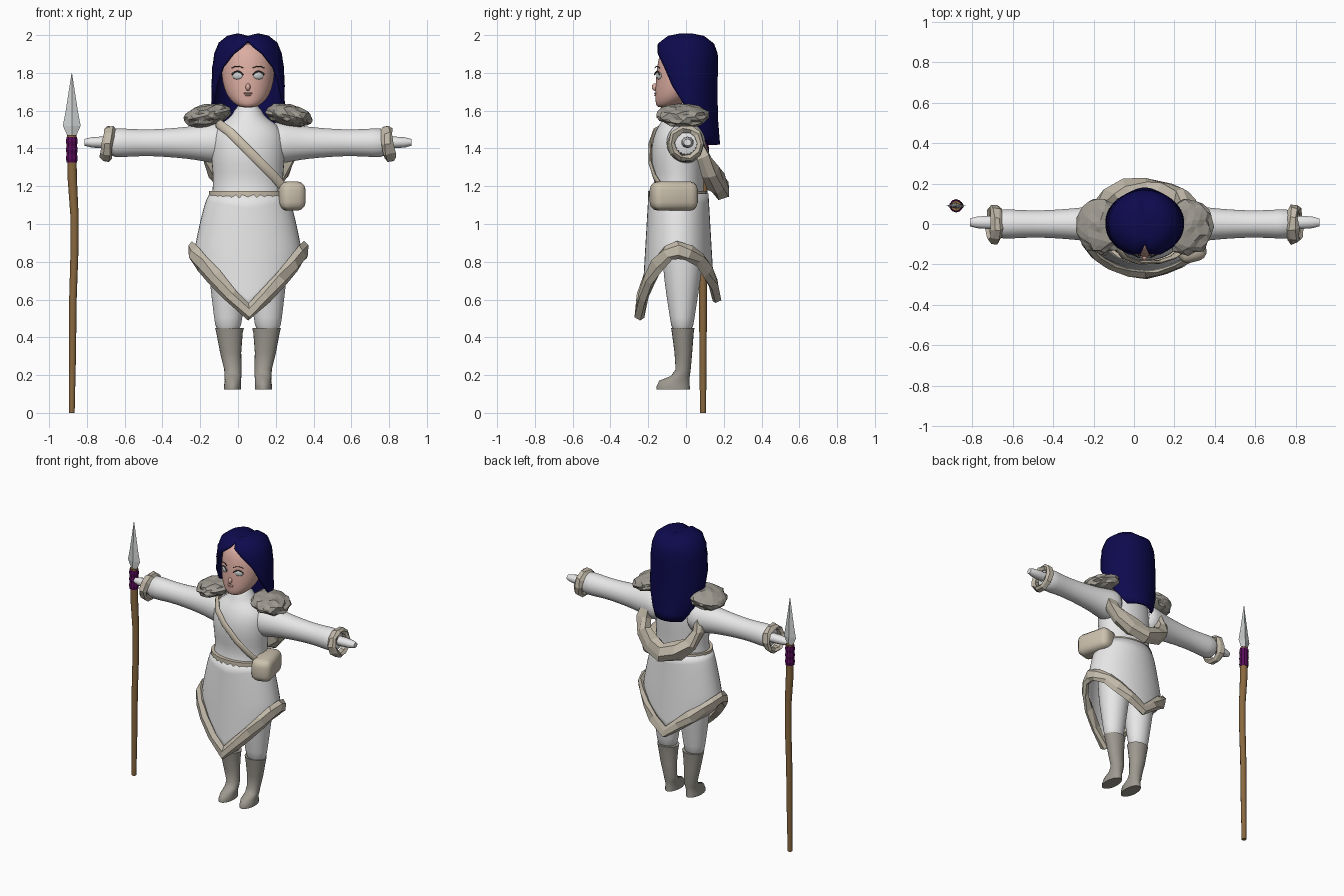
import bpy, bmesh, math, random
from mathutils import Vector, Matrix

random.seed(4)
if "Cube" in bpy.data.objects:
    bpy.data.objects.remove(bpy.data.objects["Cube"])

BODY_X = 0.053          # the figure stands beside its spear
X, Y, Z = Vector((1, 0, 0)), Vector((0, 1, 0)), Vector((0, 0, 1))
SIDES = ((1, "left"), (-1, "right"))


def material(name, r, g, b):
    m = bpy.data.materials.new(name)
    m.use_nodes = True
    m.diffuse_color = (r, g, b, 1)
    bsdf = next(n for n in m.node_tree.nodes if n.type == "BSDF_PRINCIPLED")
    bsdf.inputs["Base Color"].default_value = (r, g, b, 1)
    bsdf.inputs["Roughness"].default_value = 0.8
    return m


CLOTH = material("white cloth", .82, .82, .82)
HAIR = material("navy hair", .004, .003, .075)
SKIN = material("skin", .72, .42, .36)
GREY = material("grey fur and leather", .34, .32, .28)
TRIM = material("beige fur", .54, .49, .4)
LEATHER = material("pale leather", .6, .53, .42)
WOOD = material("wood", .25, .14, .05)
GRIP = material("purple wrap", .1, .004, .1)
STEEL = material("pale steel", .62, .64, .64)
DARK = material("dark lash", .08, .06, .06)


def finish(name, bm, mat, smooth=True, subdiv=0, thick=0):
    bmesh.ops.recalc_face_normals(bm, faces=bm.faces)
    mesh = bpy.data.meshes.new(name)
    bm.to_mesh(mesh)
    bm.free()
    mesh.materials.append(mat)
    ob = bpy.data.objects.new(name, mesh)
    ob.location.x = BODY_X
    bpy.context.collection.objects.link(ob)
    if thick:
        mod = ob.modifiers.new("thickness", "SOLIDIFY")
        mod.thickness, mod.offset = thick, 0
    if subdiv:
        mod = ob.modifiers.new("rounding", "SUBSURF")
        mod.levels = mod.render_levels = subdiv
    if smooth:
        bpy.ops.object.select_all(action="DESELECT")
        ob.select_set(True)
        bpy.context.view_layer.objects.active = ob
        bpy.ops.object.shade_smooth_by_angle(angle=math.radians(50))
    return ob


def skin_rows(bm, rows, wrap_u=True, wrap_v=False):
    """Join rows of points with quads."""
    grid = [[bm.verts.new(p) for p in row] for row in rows]
    n, m = len(grid), len(grid[0])
    for i in range(n if wrap_v else n - 1):
        for j in range(m if wrap_u else m - 1):
            a, b = grid[i], grid[(i + 1) % n]
            k = (j + 1) % m
            bm.faces.new((a[j], a[k], b[k], b[j]))
    return grid


def tube(name, pts, radii, mat, ref=Z, axis=None, sides=20, closed=False,
         jitter=0, smooth=True, subdiv=0):
    """Sweep an ellipse along points; radii are (along ref, across)."""
    pts = [Vector(p) for p in pts]
    n = len(pts)
    if isinstance(radii, tuple):
        radii = [radii] * n
    rows = []
    for i, p in enumerate(pts):
        before = pts[i - 1] if closed or i else p
        after = pts[(i + 1) % n] if closed or i < n - 1 else p
        t = axis or (after - before).normalized()
        u = (ref - t * ref.dot(t)).normalized()
        v = t.cross(u)
        row = []
        for k in range(sides):
            a = math.tau * k / sides
            q = p + u * math.cos(a) * radii[i][0] + v * math.sin(a) * radii[i][1]
            row.append(q + Vector([random.uniform(-jitter, jitter) for _ in X]))
        rows.append(row)
    bm = bmesh.new()
    grid = skin_rows(bm, rows, True, closed)
    if not closed:
        bm.faces.new(grid[0])
        bm.faces.new(grid[-1])
    return finish(name, bm, mat, smooth, subdiv)


def upright(name, rows, mat, x=0, **kw):
    """Stack level ellipses: (z, half width, half depth, centre y)."""
    return tube(name, [(x, r[3], r[0]) for r in rows], [(r[2], r[1]) for r in rows],
                mat, ref=Y, axis=Z, **kw)


def blob(name, centre, size, mat, turn=0, tilt=0, jitter=0, detail=3):
    bm = bmesh.new()
    bmesh.ops.create_icosphere(bm, subdivisions=detail, radius=1)
    for v in bm.verts:
        v.co *= 1 + random.uniform(-jitter, jitter)
    bm.transform(Matrix.Translation(centre) @ Matrix.Rotation(turn, 4, "Z")
                 @ Matrix.Rotation(tilt, 4, "Y") @ Matrix.Diagonal((*size, 1)))
    return finish(name, bm, mat, smooth=not jitter)


# Torso with high collar
upright("torso", [(1.1, .2, .145, -.045), (1.15, .195, .14, -.045), (1.22, .185, .13, -.035),
                  (1.32, .195, .143, -.043), (1.42, .2, .145, -.04), (1.49, .19, .13, -.035),
                  (1.54, .14, .105, -.03), (1.57, .08, .08, -.03), (1.64, .065, .065, -.03)],
        CLOTH, subdiv=1)
upright("belt", [(z, .207, .155, -.045) for z in (1.125, 1.175)], LEATHER, sides=28)

# Skirt: long at front and back, cut high over the hips
def hem(a):
    low, rise = (.53, .33) if math.sin(a) < 0 else (.62, .24)
    return low + rise * abs(math.cos(a)) ** 1.1


def skirt_point(a, t):
    z = 1.16 + (hem(a) - 1.16) * t
    drop = min(1, (1.16 - z) / .3)
    rx = .2 + .08 * drop ** .7
    ry = .155 + .035 * (1.16 - z) / .6
    return Vector((rx * math.cos(a), -.04 + ry * math.sin(a), z))


angles = [math.tau * i / 40 for i in range(40)]
bm = bmesh.new()
skin_rows(bm, [[skirt_point(a, i / 8) for a in angles] for i in range(9)])
finish("skirt", bm, CLOTH, thick=.008)
tube("skirt_fur_trim", [skirt_point(a, 1) + Vector((.015 * math.cos(a), .012 * math.sin(a), 0))
                        for a in angles[::2]],
     (.043, .026), TRIM, sides=6, closed=True, jitter=.008, smooth=False)

# Legs and boots
blob("hips", (0, -.02, .95), (.22, .13, .16), CLOTH)
for s, side in SIDES:
    upright(side + "_leg", [(1, .1, .1, -.015), (.9, .112, .112, -.015), (.78, .108, .108, -.018),
                            (.62, .09, .085, -.02), (.5, .075, .065, -.02), (.42, .065, .055, -.02)],
            CLOTH, x=s * .105, subdiv=1)
    tube(side + "_boot", [(s * .098, -.017, .45), (s * .098, -.017, .425), (s * .092, -.014, .32),
                          (s * .08, -.015, .23), (s * .08, -.03, .195), (s * .08, -.062, .17),
                          (s * .082, -.068, .14), (s * .082, -.068, .125)],
         [(.062, .076), (.058, .07), (.047, .056), (.04, .046), (.05, .045),
          (.08, .043), (.088, .046), (.088, .046)], GREY, ref=Y, axis=Z)

# Arms, hands and fur cuffs
for s, side in SIDES:
    sleeve = [(.1, .11), (.18, .112), (.24, .098), (.32, .085), (.45, .074),
              (.56, .07), (.66, .077), (.75, .08)]
    tube(side + "_sleeve", [(s * x, 0, 1.43) for x, r in sleeve],
         [(r, r * .95) for x, r in sleeve], CLOTH, axis=X, subdiv=1)
    palm = [(.7, .034), (.78, .034), (.83, .03), (.865, .02)]
    tube(side + "_hand", [(s * x, .008, 1.432) for x, r in palm],
         [(r * .9, r) for x, r in palm], CLOTH, axis=X, sides=10)
    ring = [math.tau * i / 10 for i in range(10)]
    tube(side + "_fur_cuff", [(s * (.742 - .012 * math.sin(a)), .08 * math.cos(a),
                               1.425 + .08 * math.sin(a)) for a in ring],
         (.03, .02), TRIM, ref=X, sides=6, closed=True, jitter=.006, smooth=False)
    blob(side + "_shoulder_fur", (s * .215, -.015, 1.575), (.122, .135, .058), GREY,
         tilt=s * .22, jitter=.1)

# Lowered hood of fur on the back
half = [(.21, .05, 1.46), (.215, .085, 1.36), (.18, .125, 1.28), (.1, .165, 1.22)]
tube("back_hood_fur", half + [(0, .185, 1.195)] + [(-x, y, z) for x, y, z in reversed(half)],
     [(.03, .03), (.04, .04), (.045, .05), (.05, .058), (.05, .06),
      (.05, .058), (.045, .05), (.04, .04), (.03, .03)],
     TRIM, ref=Y, sides=7, jitter=.012, smooth=False)

# Shoulder strap and pouch
tube("strap", [(-.17, .02, 1.53), (-.155, -.09, 1.53), (-.1, -.165, 1.49), (-.03, -.19, 1.42),
               (.07, -.188, 1.32), (.14, -.165, 1.25), (.19, -.125, 1.19)],
     (.01, .024), LEATHER, ref=-Y, sides=8)
bm = bmesh.new()
bmesh.ops.create_cube(bm, size=1)
bm.transform(Matrix.Translation((.217, -.065, 1.148)) @ Matrix.Rotation(.25, 4, "Z")
             @ Matrix.Diagonal((.14, .25, .155, 1)))
bmesh.ops.bevel(bm, geom=list(bm.edges), offset=.045, segments=3, profile=.5, affect="EDGES")
finish("pouch", bm, LEATHER)

# Head and face
upright("head", [(1.615, .035, .035, -.115), (1.635, .075, .07, -.092), (1.68, .115, .108, -.056),
                 (1.75, .138, .14, -.022), (1.83, .144, .145, -.01), (1.91, .13, .13, -.01),
                 (1.96, .09, .09, -.01)], SKIN, sides=24, subdiv=1)
blob("nose", (0, -.163, 1.725), (.013, .018, .02), SKIN)
for z, w in ((1.692, .024), (1.682, .018)):
    blob("lip", (0, -.157, z), (w, .012, .006), SKIN)
for s, side in SIDES:
    turn = s * .38
    blob(side + "_eye", (s * .056, -.143, 1.785), (.029, .01, .02), STEEL, turn=turn)
    for part, lift, arch, r in (("lash", 1.79, .018, .004), ("brow", 1.825, .01, .0025)):
        steps = [i / 4 for i in range(-4, 5)]
        tube(side + "_" + part, [(s * (.056 + .03 * q), -.153 + .013 * q, lift + arch * (1 - q * q))
                                 for q in steps], (r, r), DARK, sides=6)

# Hair: parted shell, open at the face and long at the back
locks = [(2.0, .06, .06, 180), (1.99, .105, .1, 180), (1.955, .15, .145, 172),
         (1.9, .172, .16, 153), (1.83, .182, .162, 133), (1.73, .187, .158, 116),
         (1.64, .187, .155, 97), (1.55, .178, .15, 78), (1.47, .155, .15, 62), (1.42, .13, .15, 52)]
rows = []
for z, rx, ry, reach in locks:
    cy = max(0, (1.7 - z) * .08)
    row = []
    for i in range(33):
        a = math.radians(reach) * (i - 16) / 16
        x = rx * math.sin(a)
        part = .018 * math.exp(-(x / .025) ** 2) if z > 1.9 else 0
        row.append(Vector((x, cy + ry * math.cos(a), z - part)))
    rows.append(row)
bm = bmesh.new()
grid = skin_rows(bm, rows, False)
bm.faces.new(grid[0])
bmesh.ops.remove_doubles(bm, verts=bm.verts, dist=.0005)
finish("hair", bm, HAIR, thick=.016)

# Spear: bent shaft, wrapped grip and flat blade
SX, SY = -.88 - BODY_X, .09
shaft = [(0, 0, .016), (.3, .004, .019), (.6, .006, .021), (.85, .014, .022),
         (1.05, .014, .023), (1.25, .002, .026), (1.47, 0, .026)]
tube("spear_shaft", [(SX + dx, SY, z) for z, dx, r in shaft],
     [(r, r) for z, dx, r in shaft], WOOD, ref=Y, axis=Z, sides=10)
wrap = [1.325 + .0225 * i for i in range(7)]
tube("spear_grip", [(SX, SY, z) for z in wrap],
     [(.029 + .004 * (i % 2),) * 2 for i in range(7)], GRIP, ref=Y, axis=Z, sides=10, smooth=False)
upright("spear_blade", [(1.46, .02, .016, SY), (1.52, .047, .014, SY), (1.6, .032, .011, SY),
                        (1.8, .001, .001, SY)], STEEL, x=SX, sides=4, smooth=False)
